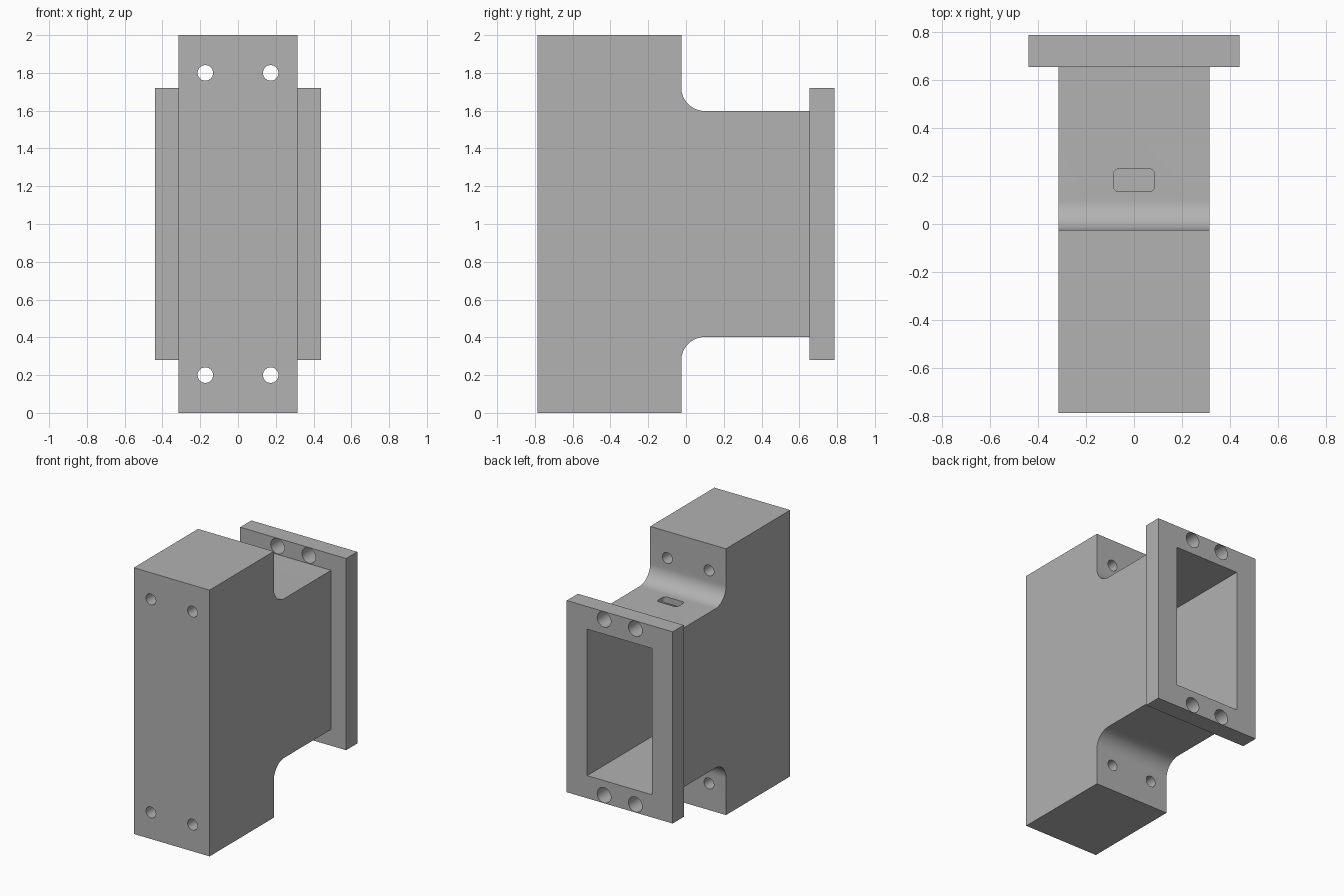
import bpy, bmesh, math
from mathutils import Matrix, Vector

if "Cube" in bpy.data.objects:
    bpy.data.objects.remove(bpy.data.objects["Cube"], do_unlink=True)

grey = bpy.data.materials.new("plain grey")
grey.use_nodes = True
colour = (0.445, 0.445, 0.445, 1)
grey.diffuse_color = colour
grey.node_tree.nodes["Principled BSDF"].inputs["Base Color"].default_value = colour

MID = 1.0  # height of the mirror plane between top and bottom


def make(name, bm):
    bmesh.ops.recalc_face_normals(bm, faces=bm.faces)
    mesh = bpy.data.meshes.new(name)
    bm.to_mesh(mesh)
    bm.free()
    mesh.materials.append(grey)
    ob = bpy.data.objects.new(name, mesh)
    bpy.context.collection.objects.link(ob)
    return ob


def box(name, low, high, round_z=0):
    bm = bmesh.new()
    low, high = Vector(low), Vector(high)
    bmesh.ops.create_cube(bm, size=1, matrix=Matrix.Translation((low + high) / 2)
                          @ Matrix.Diagonal((*(high - low), 1)))
    if round_z:
        upright = [e for e in bm.edges
                   if abs(e.verts[0].co.z - e.verts[1].co.z) > 0.01]
        bmesh.ops.bevel(bm, geom=upright, offset=round_z, segments=6,
                        profile=0.5, affect='EDGES')
    return make(name, bm)


def bores(name, x, dz, radius, y0, y1):
    """Four cylinders along y, placed symmetrically."""
    bm = bmesh.new()
    for sx in (-1, 1):
        for sz in (-1, 1):
            place = Matrix.Translation((sx * x, (y0 + y1) / 2, MID + sz * dz))
            bmesh.ops.create_cone(bm, cap_ends=True, segments=40, radius1=radius,
                                  radius2=radius, depth=y1 - y0,
                                  matrix=place @ Matrix.Rotation(math.pi / 2, 4, 'X'))
    return make(name, bm)


def cut(target, cutters):
    bpy.context.view_layer.objects.active = target
    for c in cutters:
        c.hide_render = True
        mod = target.modifiers.new("cut", 'BOOLEAN')
        mod.operation = 'DIFFERENCE'
        mod.solver = 'EXACT'
        mod.object = c
        bpy.ops.object.modifier_apply(modifier=mod.name)


# Housing: T-shaped side profile with filleted inner corners
FRONT, STEP, JOIN, BACK = -0.787, -0.025, 0.655, 0.787
R, NECK = 0.125, 0.598
upper = [(FRONT, 1.0), (STEP, 1.0)]
for i in range(17):
    a = math.pi + i / 16 * math.pi / 2
    upper.append((STEP + R + R * math.cos(a), NECK + R + R * math.sin(a)))
upper.append((JOIN, NECK))
outline = upper + [(y, -h) for y, h in reversed(upper)]

bm = bmesh.new()
side = bm.faces.new([bm.verts.new((-0.315, y, MID + h)) for y, h in outline])
grown = bmesh.ops.extrude_face_region(bm, geom=[side])["geom"]
bmesh.ops.translate(bm, vec=(0.63, 0, 0),
                    verts=[v for v in grown if isinstance(v, bmesh.types.BMVert)])
housing = make("housing", bm)

# Rear flange
flange = box("rear_flange", (-0.44, JOIN, 0.28), (0.44, BACK, 1.72))

# Cavity, bolt holes and the rounded slot in the top of the neck
cavity = box("cavity_cutter", (-0.27, -0.74, 0.45), (0.27, 0.9, 1.55))
slot = box("slot_cutter", (-0.085, 0.135, 1.5), (0.085, 0.23, 1.65), round_z=0.022)
front_bores = bores("front_hole_cutter", 0.173, 0.8, 0.041, -0.9, 0.1)
flange_bores = bores("flange_hole_cutter", 0.13, 0.66, 0.057, 0.657 - 0.01, 0.9)
cut(housing, [cavity, slot, front_bores])
cut(flange, [cavity, flange_bores])

for c in (cavity, slot, front_bores, flange_bores):
    bpy.data.objects.remove(c, do_unlink=True)

# Smooth the fillets and bores, keep the edges sharp
bpy.ops.object.select_all(action='DESELECT')
for ob in (housing, flange):
    ob.select_set(True)
bpy.context.view_layer.objects.active = housing
bpy.ops.object.shade_smooth_by_angle(angle=math.radians(30))
